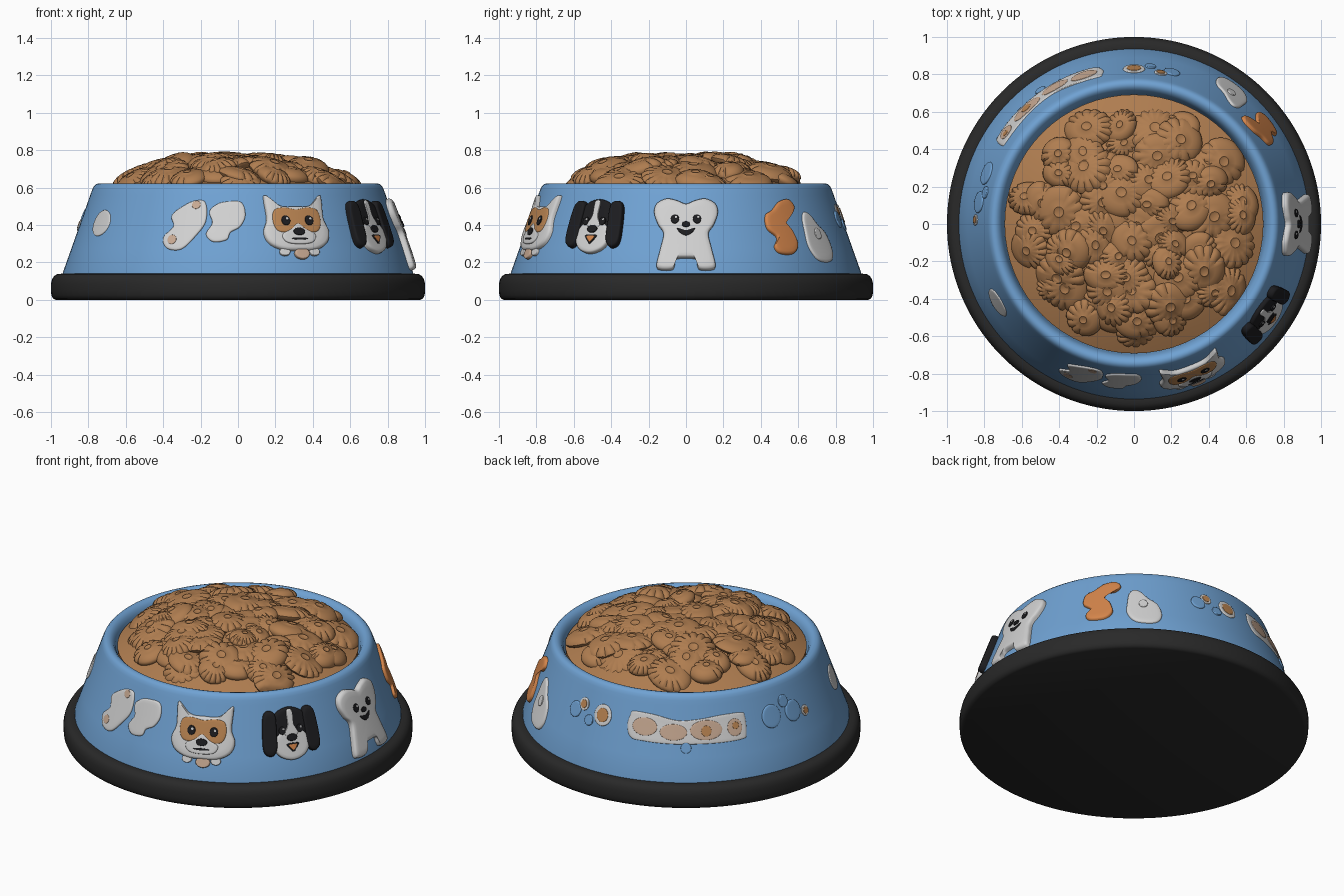
import bpy, bmesh, math, random
from mathutils import Vector, Euler

if "Cube" in bpy.data.objects:
    bpy.data.objects.remove(bpy.data.objects["Cube"])

random.seed(7)


def mat(name, r, g, b):
    m = bpy.data.materials.new(name)
    m.diffuse_color = (r, g, b, 1)
    m.use_nodes = True
    m.node_tree.nodes["Principled BSDF"].inputs["Base Color"].default_value = m.diffuse_color
    return m


BLUE = mat("bowl blue", .16, .36, .65)
RUBBER = mat("rubber black", .022, .022, .022)
BISCUIT = mat("biscuit brown", .43, .205, .08)
WHITE = mat("off white", .64, .64, .64)
BROWN = mat("patch brown", .50, .235, .085)
ORANGE = mat("orange", .66, .235, .07)
PALE = mat("pale tan", .58, .40, .29)
BLACK = mat("fur black", .012, .012, .014)


def make(name, verts, faces, material, angle=40):
    me = bpy.data.meshes.new(name)
    me.from_pydata(verts, [], faces)
    me.materials.append(material)
    ob = bpy.data.objects.new(name, me)
    bpy.context.collection.objects.link(ob)
    bpy.ops.object.select_all(action='DESELECT')
    ob.select_set(True)
    bpy.context.view_layer.objects.active = ob
    bpy.ops.object.shade_smooth_by_angle(angle=math.radians(angle))
    return ob


def lathe(name, profile, material, n=128):
    """Spin an (r, z) profile, which starts and ends on the axis."""
    verts = [(0, 0, profile[0][1])]
    for r, z in profile[1:-1]:
        verts += [(r * math.cos(2 * math.pi * i / n), r * math.sin(2 * math.pi * i / n), z) for i in range(n)]
    verts.append((0, 0, profile[-1][1]))
    rings, faces = len(profile) - 2, []
    for i in range(n):
        j = (i + 1) % n
        faces.append((0, 1 + j, 1 + i))
        for k in range(rings - 1):
            a, b = 1 + k * n, 1 + (k + 1) * n
            faces.append((a + i, a + j, b + j, b + i))
        a = 1 + (rings - 1) * n
        faces.append((a + i, a + j, len(verts) - 1))
    return make(name, verts, faces, material)


# Bowl body and rubber foot
lathe("rubber_foot", [(0, 0), (.975, 0), (.99, .008), (.998, .025), (1, .05), (1, .085), (.994, .11),
                      (.983, .128), (.965, .138), (.93, .141), (.90, .13), (0, .13)], RUBBER)
lathe("bowl", [(0, .10), (.94, .10), (.935, .15), (.89, .277), (.84, .418), (.79, .56), (.78, .588), (.772, .606),
               (.76, .618), (.745, .622), (.73, .618), (.715, .605), (.704, .585), (.698, .56), (.66, .40),
               (0, .36)], BLUE)

# Biscuit heap: a dome below and scattered scalloped biscuits on top
RB = .692


def heap(r):
    return .575 + .165 * (1 - (r / RB) ** 2.4)


lathe("biscuit_bed", [(0, .45), (.68, .45)] + [(RB * k / 10, heap(RB * k / 10)) for k in range(10, 0, -1)]
      + [(0, heap(0))], BISCUIT, 64)

SEG = 48
BIS = [(.12, .96), (.2, 1.08), (.26, .95), (.5, .92), (.68, .80), (.84, .58), (.95, .3), (1, 0), (.93, -.4), (.7, -.8)]


def biscuits(name, count):
    verts, faces = [], []
    for c in range(count):
        r = .60 * math.sqrt((c + .3) / count)
        ang = c * 2.39996 + random.uniform(-.25, .25)
        r = min(.61, max(0, r + random.uniform(-.03, .03)))
        size, thick = random.uniform(.095, .145), random.uniform(.035, .052)
        stretch = random.uniform(.78, 1)
        slope = .165 * 2.4 * (r / RB) ** 1.4 / RB
        up = Vector((math.cos(ang) * slope + random.uniform(-.26, .26),
                     math.sin(ang) * slope + random.uniform(-.26, .26), 1)).normalized()
        rot = up.to_track_quat('Z', 'Y').to_matrix() @ Euler((0, 0, random.uniform(0, 6.28))).to_matrix()
        pos = Vector((r * math.cos(ang), r * math.sin(ang), heap(r) + random.uniform(-.015, .02)))
        notches, base = random.choice((12, 16)), len(verts)
        local = [(0, 0, thick * .98)]
        for s, h in BIS:
            for i in range(SEG):
                a = 2 * math.pi * i / SEG
                # short grooves around the edge
                groove = max(0, math.cos(notches * a)) ** 2 if s > .6 and h > -.1 else 0
                if math.sin(a + .6) < -.45:
                    groove = 0
                q = size * s * (1 - .05 * groove)
                local.append((q * math.cos(a), q * stretch * math.sin(a), thick * (h - .22 * groove)))
        for p in local:
            w = pos + rot @ Vector(p)
            d = math.hypot(w.x, w.y)
            if d > RB:
                w.x, w.y = w.x * RB / d, w.y * RB / d
            w.z = min(w.z, .81)
            verts.append(w)
        for i in range(SEG):
            j = (i + 1) % SEG
            faces.append((base, base + 1 + i, base + 1 + j))
            for k in range(len(BIS) - 1):
                a, b = base + 1 + k * SEG, base + 1 + (k + 1) * SEG
                faces.append((a + i, b + i, b + j, a + j))
    make(name, verts, faces, BISCUIT, 50)


biscuits("biscuits", 74)


# Reliefs wrapped round the sloping wall
def wall(theta, z, off):
    r = .935 - (z - .15) * .354 + off * .94
    return (r * math.cos(theta), r * math.sin(theta), z + off * .33)


def smooth_loop(pts, sub=6):
    out, n = [], len(pts)
    for i in range(n):
        a, b, c, d = (Vector(pts[(i + k) % n]) for k in (-1, 0, 1, 2))
        for s in range(sub):
            t = s / sub
            out.append(.5 * (2 * b + (c - a) * t + (2 * a - 5 * b + 4 * c - d) * t * t
                             + (3 * b - a - 3 * c + d) * t ** 3))
    return out


def relief(name, deg, z0, pts, material, h=.006, base=0.0):
    """Pillow plate: pts are (along wall, up) around a centre at angle deg, height z0."""
    loop = smooth_loop(pts)
    n = len(loop)
    if sum(loop[i - 1].x * loop[i].y - loop[i].x * loop[i - 1].y for i in range(n)) < 0:
        loop.reverse()
    mid = sum(loop, Vector((0, 0))) / n
    levels = [(.2, 1), (.4, 1), (.6, 1), (.76, 1), (.9, .97), (.96, .82), (.99, .5), (1, 0)]
    put = lambda p, o: wall(math.radians(deg) + p.x / .85, z0 + p.y, o)
    verts = [put(mid, base + h)]
    for s, f in levels:
        o = base + h * f if f else base - .004
        verts += [put(mid + (p - mid) * s, o) for p in loop]
    faces = []
    for i in range(n):
        j = (i + 1) % n
        faces.append((0, 1 + i, 1 + j))
        for k in range(len(levels) - 1):
            a, b = 1 + k * n, 1 + (k + 1) * n
            faces.append((a + i, b + i, b + j, a + j))
    make(name, verts, faces, material, 60)


def oval(cx, cy, rx, ry, n=8):
    return [(cx + rx * math.cos(2 * math.pi * i / n), cy + ry * math.sin(2 * math.pi * i / n)) for i in range(n)]


def mirrored(half):
    """Full outline from its right half, listed from top centre to bottom centre."""
    return half + [(-x, y) for x, y in reversed(half) if x > 0]


def eyes(name, deg, z0, x, y, r, base):
    for side in (-1, 1):
        relief(name + "_eye", deg, z0, oval(side * x, y, r, r * 1.1), BLACK, .006, base)
        relief(name + "_eye_glint", deg, z0, oval(side * x + .006, y + .008, r * .3, r * .3), WHITE, .002, base + .006)


# Brown and white dog with pointed ears
D, Z = -68.5, .40
relief("pointed_dog_head", D, Z, mirrored([(0, .095), (.09, .1), (.165, .155), (.175, .13), (.165, .03), (.185, -.04),
                                          (.16, -.10), (.09, -.135), (0, -.14)]), WHITE, .026)
relief("pointed_dog_mask", D, Z, mirrored([(0, .075), (.07, .085), (.125, .07), (.135, .01), (.11, -.04), (.05, -.045),
                                          (0, -.02)]), BROWN, .006, .025)
relief("pointed_dog_muzzle", D, Z, mirrored([(0, .0), (.04, -.03), (.09, -.06), (.07, -.10), (0, -.11)]),
       WHITE, .008, .026)
eyes("pointed_dog", D, Z, .065, .015, .024, .029)
relief("pointed_dog_nose", D, Z, oval(0, -.045, .032, .02), BLACK, .007, .032)
relief("pointed_dog_mouth", D, Z, oval(0, -.083, .045, .006), BLACK, .004, .032)
relief("pointed_dog_tag", D, Z, oval(.01, -.155, .04, .03), PALE, .02)
for s in (-1, 1):
    relief("pointed_dog_collar", D, Z, oval(s * .08, -.145, .028, .022), WHITE, .016)

# Black and white dog with long ears
D, Z = -34.5, .40
relief("long_ear_dog_head", D, Z, oval(0, .04, .115, .095), BLACK, .024)
relief("long_ear_dog_muzzle", D, Z, oval(0, -.065, .105, .09), WHITE, .028)
for s in (-1, 1):
    relief("long_ear_dog_ear", D, Z, [(s * x, y) for x, y in ((.085, .10), (.12, .125), (.155, .10), (.165, 0),
                                                            (.16, -.10), (.12, -.125), (.09, -.09), (.085, 0))],
           BLACK, .036)
relief("long_ear_dog_blaze", D, Z, mirrored([(0, .125), (.018, .11), (.018, .04), (.04, -.01), (0, -.03)]),
       WHITE, .008, .023)
eyes("long_ear_dog", D, Z, .052, .012, .02, .026)
relief("long_ear_dog_nose", D, Z, oval(0, -.03, .03, .02), BLACK, .008, .028)
relief("long_ear_dog_mouth", D, Z, mirrored([(0, -.06), (.035, -.065), (.02, -.09), (0, -.11)]), BLACK, .005, .027)
relief("long_ear_dog_tongue", D, Z, mirrored([(0, -.067), (.024, -.07), (.012, -.09), (0, -.10)]), ORANGE, .003, .031)

# Standing bone with a face
D, Z = 0, .37
relief("bone_body", D, Z, mirrored([(0, .14), (.05, .158), (.11, .168), (.165, .14), (.175, .09), (.15, .03), (.118, -.02),
                                   (.13, -.1), (.145, -.19), (.125, -.212), (.07, -.212), (.056, -.19), (.05, -.155),
                                   (0, -.15)]), WHITE, .032)
eyes("bone", D, Z, .058, .052, .022, .031)
relief("bone_nose", D, Z, oval(0, .024, .022, .015), BLACK, .007, .032)
relief("bone_mouth", D, Z, mirrored([(0, -.008), (.045, .004), (.03, -.022), (0, -.036)]), BLACK, .004, .031)

# Orange and white shapes on the right rear
relief("orange_shape", 36, .38, [(.03, .145), (.10, .155), (.13, .12), (.10, .08), (.05, .07), (.04, .03), (.075, -.02),
                                 (.09, -.09), (.05, -.135), (-.03, -.135), (-.06, -.10), (-.035, -.05), (-.085, 0),
                                 (-.08, .07), (-.03, .10)], ORANGE, .018)
relief("white_drop", 53.5, .33, [(-.05, .14), (-.01, .12), (.03, .07), (.085, .02), (.10, -.07), (.06, -.125),
                                 (-.04, -.12), (-.09, -.05), (-.09, .04), (-.08, .11)], WHITE, .012)
relief("white_drop_spot", 53.5, .33, oval(0, .02, .025, .03), WHITE, .008, .010)

# White patches on the front and left
relief("white_patch_long", -108.5, .40, [(.03, .13), (.09, .12), (.10, .02), (.05, -.06), (-.02, -.13), (-.10, -.125),
                                        (-.13, -.07), (-.08, -.01), (-.10, .05), (-.04, .10)], WHITE, .010)
relief("tan_spot_upper", -108.5, .40, oval(.04, .105, .025, .022), PALE, .003, .009)
relief("tan_spot_lower", -108.5, .40, oval(-.075, -.08, .025, .025), PALE, .003, .009)
relief("white_patch_round", -94, .42, [(.0, .105), (.08, .10), (.10, .03), (.07, -.03), (.02, -.06), (0, -.10),
                                      (-.07, -.11), (-.11, -.07), (-.08, -.01), (-.10, .05), (-.06, .09)],
       WHITE, .010)
relief("white_patch_left", -150, .41, oval(0, 0, .085, .07), WHITE, .006)

# Long spotted band and small spots on the back
relief("back_band", 125.5, .425, [(-.35, .06), (-.33, .085), (-.2, .08), (-.06, .055), (.06, .06), (.2, .075),
                                 (.33, .075), (.355, .05), (.35, -.05), (.32, -.07), (.2, -.075), (.05, -.075),
                                 (-.1, -.075), (-.25, -.07), (-.33, -.06), (-.36, 0)], WHITE, .006)
for u, v, rx, ry in ((-.25, .01, .075, .05), (-.08, -.01, .08, .045), (.11, 0, .095, .055), (.28, 0, .045, .048)):
    relief("band_tan_patch", 125.5, .425, oval(u, v, rx, ry), PALE, .003, .006)
for u, v, r in ((.11, -.005, .03), (.285, .01, .02)):
    relief("band_brown_spot", 125.5, .425, oval(u, v, r, r), BROWN, .002, .009)
for deg, z, r in ((90, .45, .06), (80, .475, .036), (178.5, .40, .03)):
    relief("spot_rim", deg, z, oval(0, 0, r, r), WHITE, .006)
    relief("spot_middle", deg, z, oval(0, 0, r * .65, r * .65), BROWN, .003, .006)
for deg, z, r in ((76, .43, .045), (84, .40, .03), (161, .44, .065), (172, .43, .06), (168, .50, .035), (125, .33, .03)):
    relief("blue_bump", deg, z, oval(0, 0, r, r), BLUE, .008)
